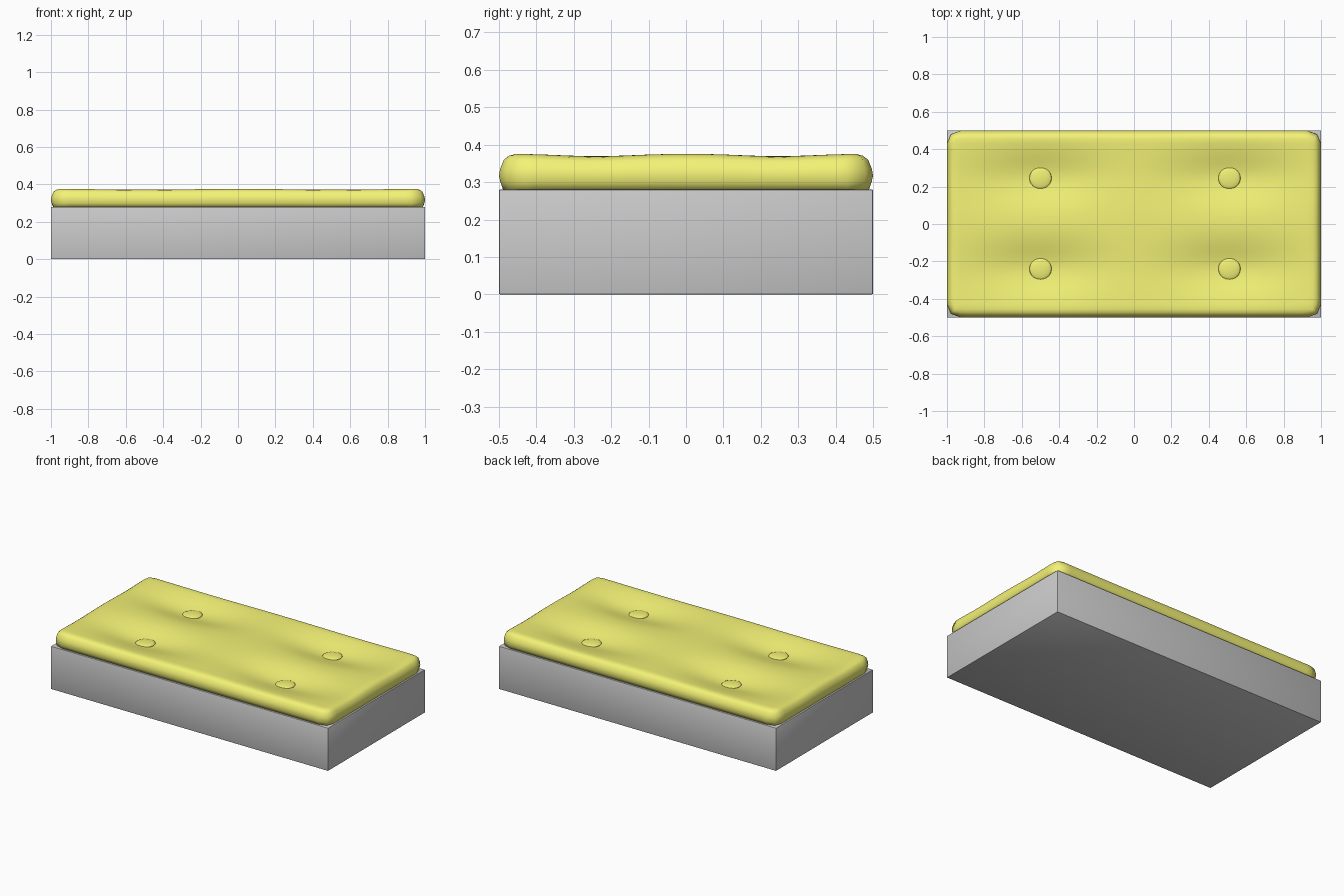
import bpy, bmesh, math

if "Cube" in bpy.data.objects:
    bpy.data.objects.remove(bpy.data.objects["Cube"])

BUTTONS = [(x, y) for x in (-0.5, 0.51) for y in (-0.24, 0.245)]


def dip(x, y):
    """Depth of the soft hollows around the buttons."""
    return 0.045 * sum(math.exp(-((x - bx) / 0.33) ** 2 - ((y - by) / 0.14) ** 2) for bx, by in BUTTONS)


def top_z(x, y):
    return 0.376 - dip(x, y)


def finish(name, bm, mat=None, angle=180):
    bmesh.ops.recalc_face_normals(bm, faces=bm.faces)
    me = bpy.data.meshes.new(name)
    bm.to_mesh(me)
    bm.free()
    ob = bpy.data.objects.new(name, me)
    bpy.context.collection.objects.link(ob)
    if mat:
        me.materials.append(mat)
    bpy.ops.object.select_all(action='DESELECT')
    ob.select_set(True)
    bpy.context.view_layer.objects.active = ob
    bpy.ops.object.shade_smooth_by_angle(angle=math.radians(angle))
    return ob


yellow = bpy.data.materials.new("yellow_fabric")
yellow.diffuse_color = (0.9, 0.89, 0.18, 1)
yellow.use_nodes = True
yellow.node_tree.nodes["Principled BSDF"].inputs["Base Color"].default_value = yellow.diffuse_color

# Base block
bm = bmesh.new()
bmesh.ops.create_cube(bm, size=1)
bmesh.ops.scale(bm, vec=(2, 1, 0.28), verts=bm.verts)
bmesh.ops.translate(bm, vec=(0, 0, 0.14), verts=bm.verts)
bmesh.ops.bevel(bm, geom=bm.edges[:], offset=0.003, segments=2, profile=0.5, affect='EDGES')
finish("base", bm, angle=30)

# Cushion: dimpled top, then its rim extruded down through a rounded side profile
HX, HY = 0.955, 0.455
K = 0.55  # how far the corners follow the rim, rounding them in plan
bm = bmesh.new()
bmesh.ops.create_grid(bm, x_segments=64, y_segments=36, size=1)
for v in bm.verts:
    v.co = (v.co.x * HX, v.co.y * HY, top_z(v.co.x * HX, v.co.y * HY))
prev_out = 0
for out, z in ((0.018, 0.371), (0.032, 0.36), (0.042, 0.335), (0.045, 0.318), (0.041, 0.3), (0.034, 0.279)):
    rim = [e for e in bm.edges if e.is_boundary]
    res = bmesh.ops.extrude_edge_only(bm, edges=rim)
    for v in (g for g in res["geom"] if isinstance(g, bmesh.types.BMVert)):
        sx = math.copysign(1, v.co.x) if abs(v.co.x) > HX + prev_out * K - 1e-4 else 0
        sy = math.copysign(1, v.co.y) if abs(v.co.y) > HY + prev_out * K - 1e-4 else 0
        k = K if sx and sy else 1
        v.co.x += sx * k * (out - prev_out)
        v.co.y += sy * k * (out - prev_out)
        v.co.z = z - dip(v.co.x, v.co.y) * (z - 0.279) / 0.097
    prev_out = out
bmesh.ops.contextual_create(bm, geom=[e for e in bm.edges if e.is_boundary])
for f in bm.faces:
    f.smooth = True
finish("cushion", bm, yellow, angle=85)

# Tufting buttons
for i, (x, y) in enumerate(BUTTONS):
    bm = bmesh.new()
    bmesh.ops.create_uvsphere(bm, u_segments=32, v_segments=12, radius=1)
    bmesh.ops.scale(bm, vec=(0.059, 0.059, 0.012), verts=bm.verts)
    bmesh.ops.translate(bm, vec=(x, y, top_z(x, y) + 0.003), verts=bm.verts)
    finish(f"button_{i + 1}", bm, yellow)
